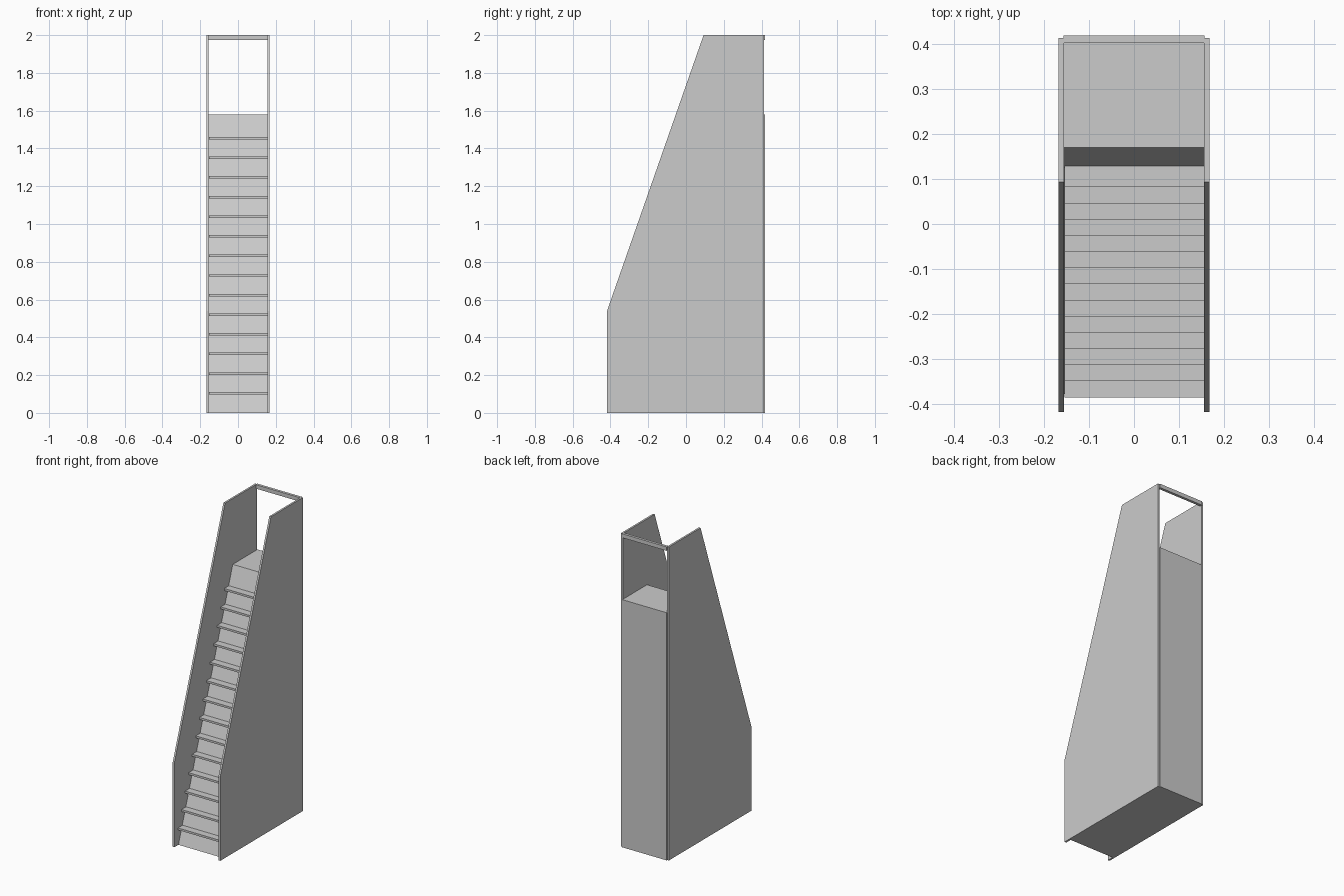
import bpy

if "Cube" in bpy.data.objects:
    bpy.data.objects.remove(bpy.data.objects["Cube"])

STEPS = 14
RISE, RUN = 0.1038, 0.0359
SLOPE = 0.3465          # y change per unit of height on the stair face


def extrude_x(name, profile, x0, x1):
    """Closed prism: a (y, z) profile swept from x0 to x1."""
    n = len(profile)
    verts = [(x, y, z) for x in (x0, x1) for y, z in profile]
    faces = [tuple(reversed(range(n))), tuple(range(n, 2 * n))]
    faces += [(i, (i + 1) % n, n + (i + 1) % n, n + i) for i in range(n)]
    mesh = bpy.data.meshes.new(name)
    mesh.from_pydata(verts, [], faces)
    mesh.update()
    obj = bpy.data.objects.new(name, mesh)
    bpy.context.collection.objects.link(obj)
    return obj


def box(name, x0, x1, y0, y1, z0, z1):
    return extrude_x(name, [(y0, z0), (y1, z0), (y1, z1), (y0, z1)], x0, x1)


def face_y(z):
    return 0.17 + (z - 1.58) * SLOPE


# Tall side walls with a sloping front edge
wall = [(-0.418, 0), (0.413, 0), (0.413, 2), (0.093, 2), (-0.418, 0.54)]
extrude_x("left_wall", wall, -0.168, -0.156)
extrude_x("right_wall", wall, 0.156, 0.168)

# Solid core with sloped front and flat landing
extrude_x("stair_core",
          [(face_y(0), 0), (0.419, 0), (0.419, 1.58), (0.17, 1.58)],
          -0.157, 0.157)

# Thin treads projecting from the sloped face
for i in range(STEPS):
    top = 0.111 + i * RISE
    front = -0.385 + i * RUN
    box(f"tread_{i + 1}", -0.154, 0.157, front, face_y(top) + 0.005,
        top - 0.013, top)

# Rail across the top at the back
box("top_rail", -0.157, 0.157, 0.402, 0.419, 1.975, 2.0)
